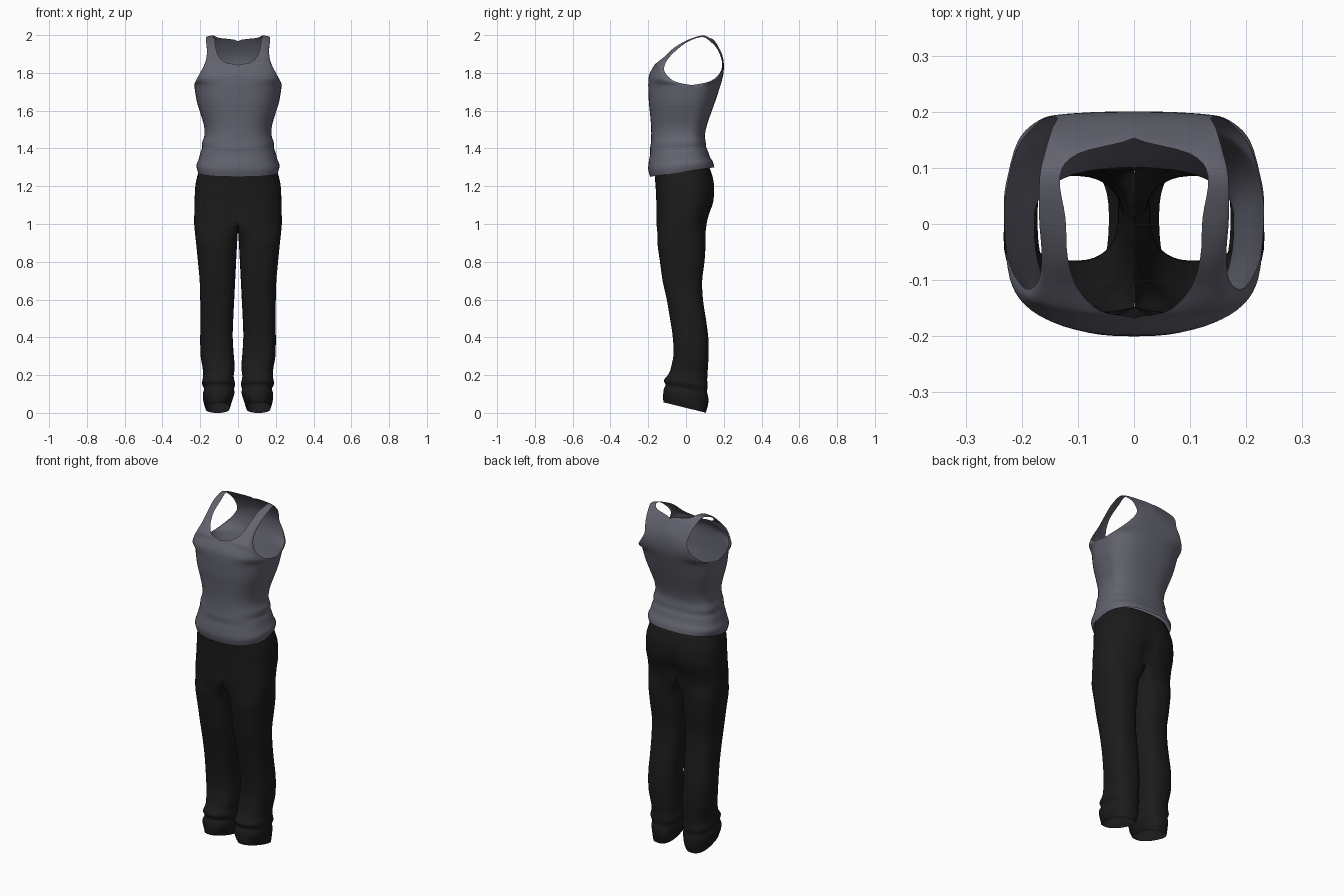
import bpy, bmesh, math

if "Cube" in bpy.data.objects:
    bpy.data.objects.remove(bpy.data.objects["Cube"])


def material(name, rgb):
    m = bpy.data.materials.new(name)
    m.diffuse_color = (*rgb, 1)
    m.use_nodes = True
    m.node_tree.nodes["Principled BSDF"].inputs["Base Color"].default_value = m.diffuse_color
    return m


def spline(rows, t):
    """Catmull-Rom through table rows, t in row units."""
    i = min(int(t), len(rows) - 2)
    u = t - i
    a, b, c, d = (rows[max(0, min(len(rows) - 1, i + k))] for k in (-1, 0, 1, 2))
    return [0.5 * (2 * q + (r - p) * u + (2 * p - 5 * q + 4 * r - s) * u * u
                   + (3 * q - p - 3 * r + s) * u ** 3) for p, q, r, s in zip(a, b, c, d)]


def spow(v, e):
    return math.copysign(abs(v) ** e, v)


def add_grid(bm, rows, closed=False, skip=None):
    vs = [[bm.verts.new(p) for p in r] for r in rows]
    n = len(rows[0])
    for i in range(len(vs) - 1):
        for j in range(n if closed else n - 1):
            k = (j + 1) % n
            q = [vs[i][j], vs[i][k], vs[i + 1][k], vs[i + 1][j]]
            if not (skip and skip(q)):
                bm.faces.new(q)


def finish(bm, name, mat):
    # weld the half, mirror it across x = 0, weld the centre seam
    bmesh.ops.remove_doubles(bm, verts=bm.verts, dist=0.0004)
    g = bm.verts[:] + bm.edges[:] + bm.faces[:]
    bmesh.ops.mirror(bm, geom=g, axis='X', merge_dist=0.0004)
    loose = [v for v in bm.verts if not v.link_faces]
    bmesh.ops.delete(bm, geom=loose, context='VERTS')
    bmesh.ops.recalc_face_normals(bm, faces=bm.faces)
    for f in bm.faces:
        f.smooth = True
    me = bpy.data.meshes.new(name)
    bm.to_mesh(me)
    bm.free()
    me.materials.append(mat)
    ob = bpy.data.objects.new(name, me)
    bpy.context.collection.objects.link(ob)
    return ob


# ---------- tank top ----------
COLS = 16


def quarter(P, Q, n=2.5):
    """Superelliptic arc from centre edge P to side edge Q."""
    out = []
    for j in range(COLS + 1):
        s = j / COLS
        a = s * math.pi / 2
        fx = math.sin(a) ** (2 / n)
        fy = max(0, math.cos(a)) ** (2 / n) if j < COLS else 0
        out.append((max(0, P[0] + (Q[0] - P[0]) * fx), Q[1] + (P[1] - Q[1]) * fy,
                    P[2] + (Q[2] - P[2]) * s))
    return out


# height, half width, front y, back y
torso = [(1.25, .212, -.19, .15), (1.29, .22, -.2, .143), (1.33, .208, -.197, .127),
         (1.37, .199, -.19, .117), (1.40, .19, -.19, .108), (1.43, .19, -.186, .105),
         (1.47, .178, -.184, .10), (1.52, .18, -.185, .11), (1.58, .197, -.19, .13),
         (1.65, .218, -.197, .155), (1.735, .232, -.2, .183)]
bm = bmesh.new()
front, back = [], []
for i in range(41):
    z, w, yf, yb = spline(torso, i / 4)
    yc = -0.02 + 0.05 * (z - 1.25) / 0.485
    fade = max(0, 1 - (z - 1.25) / 0.17)
    for rows, y0 in ((front, yf), (back, yb)):
        rows.append([(x, y, zz + fade * 0.05 * (y + .19) / .34)
                     for x, y, zz in quarter((0, y0, z), (w, yc, z))])
add_grid(bm, front)
add_grid(bm, back)

# chest, strap and upper back: centre/neck edge xyz, then armhole edge xyz
upper = [(0, -.2, 1.735, .232, .03, 1.735), (0, -.195, 1.79, .225, -.06, 1.755),
         (0, -.168, 1.84, .2, -.11, 1.80), (.06, -.155, 1.853, .18, -.113, 1.84),
         (.1, -.115, 1.885, .167, -.09, 1.88), (.118, -.06, 1.935, .165, -.045, 1.925),
         (.122, .01, 1.975, .169, .01, 1.965), (.132, .085, 1.998, .168, .085, 1.99),
         (.1, .125, 1.985, .158, .13, 1.965), (0, .153, 1.968, .146, .17, 1.92),
         (0, .188, 1.905, .138, .19, 1.86), (0, .2, 1.85, .168, .182, 1.805),
         (0, .197, 1.79, .21, .13, 1.757), (0, .183, 1.735, .232, .03, 1.735)]
rows = []
for i in range((len(upper) - 1) * 4 + 1):
    v = spline(upper, i / 4)
    rows.append(quarter(v[:3], v[3:]))
add_grid(bm, rows)
finish(bm, "tank_top", material("slate grey cloth", (0.125, 0.125, 0.16)))

# ---------- trousers ----------
# height, leg inner x, leg outer x, front y, back y
leg = [(0.0, .045, .172, -.115, .108), (.04, .03, .182, -.122, .115), (.08, .02, .186, -.12, .116),
       (.11, .022, .18, -.108, .112), (.14, .016, .19, -.115, .116), (.18, .022, .184, -.092, .112),
       (.23, .018, .188, -.078, .115), (.3, .022, .198, -.066, .12), (.4, .028, .2, -.07, .118),
       (.5, .025, .198, -.085, .105), (.6, .02, .2, -.102, .09), (.7, .015, .203, -.124, .086),
       (.8, .01, .212, -.138, .098), (.9, .005, .222, -.152, .105), (1.0, .001, .232, -.159, .112),
       (1.06, 0, .231, -.16, .128), (1.12, 0, .23, -.16, .148), (1.2, 0, .226, -.162, .15),
       (1.26, 0, .214, -.166, .138), (1.31, 0, .198, -.168, .12)]
OUT, INN = 28, 12
SPLIT = math.radians(132)


def trouser_ring(z, xi, xo, yf, yb):
    w = max(0, min(1, (z - .88) / .13))     # blend from leg tube to half hip
    w = w * w * (3 - 2 * w)
    cx, rx, cy, ry = (xi + xo) / 2, (xo - xi) / 2, (yf + yb) / 2, (yb - yf) / 2
    ring = []
    for j in range(OUT + INN):
        if j <= OUT:
            u = 2 * j / OUT - 1
            a, h = u * SPLIT, u * math.pi / 2
            hx = max(0, xo * spow(math.cos(h), .8)) if 0 < j < OUT else 0
            hy = cy + ry * spow(math.sin(h), .8)
        else:
            u = (j - OUT) / INN
            a = SPLIT + u * (2 * math.pi - 2 * SPLIT)
            hx, hy = 0, yb + (yf - yb) * u
        # cleft at the seat, shallower dip at the fly
        dip = math.exp(-(hx / .035) ** 2) * math.exp(-((z - 1.06) / .09) ** 2)
        hy += dip * (-.025 if hy > cy else .012) if j <= OUT else 0
        lx = cx + rx * spow(math.cos(a), .8)
        ly = cy + ry * spow(math.sin(a), .8)
        x, y = lx + (hx - lx) * w, ly + (hy - ly) * w
        # hem rises to the front, with slanted gathers above it
        low = max(0, 1 - z / .35)
        zz = z + low * .055 * (yb - y) / (yb - yf)
        k = .025 * low * math.sin(3 * a + 45 * z)
        if z < .35:
            x, y = x + (x - cx) * k, y + (y - cy) * k
        ring.append((max(0, x), y, zz))
    return ring


bm = bmesh.new()
rings = [trouser_ring(*spline(leg, i / 4)) for i in range((len(leg) - 1) * 4 + 1)]
add_grid(bm, rings, closed=True,
         skip=lambda q: all(v.co.x < .0008 for v in q))
finish(bm, "trousers", material("black cloth", (0.011, 0.011, 0.011)))
